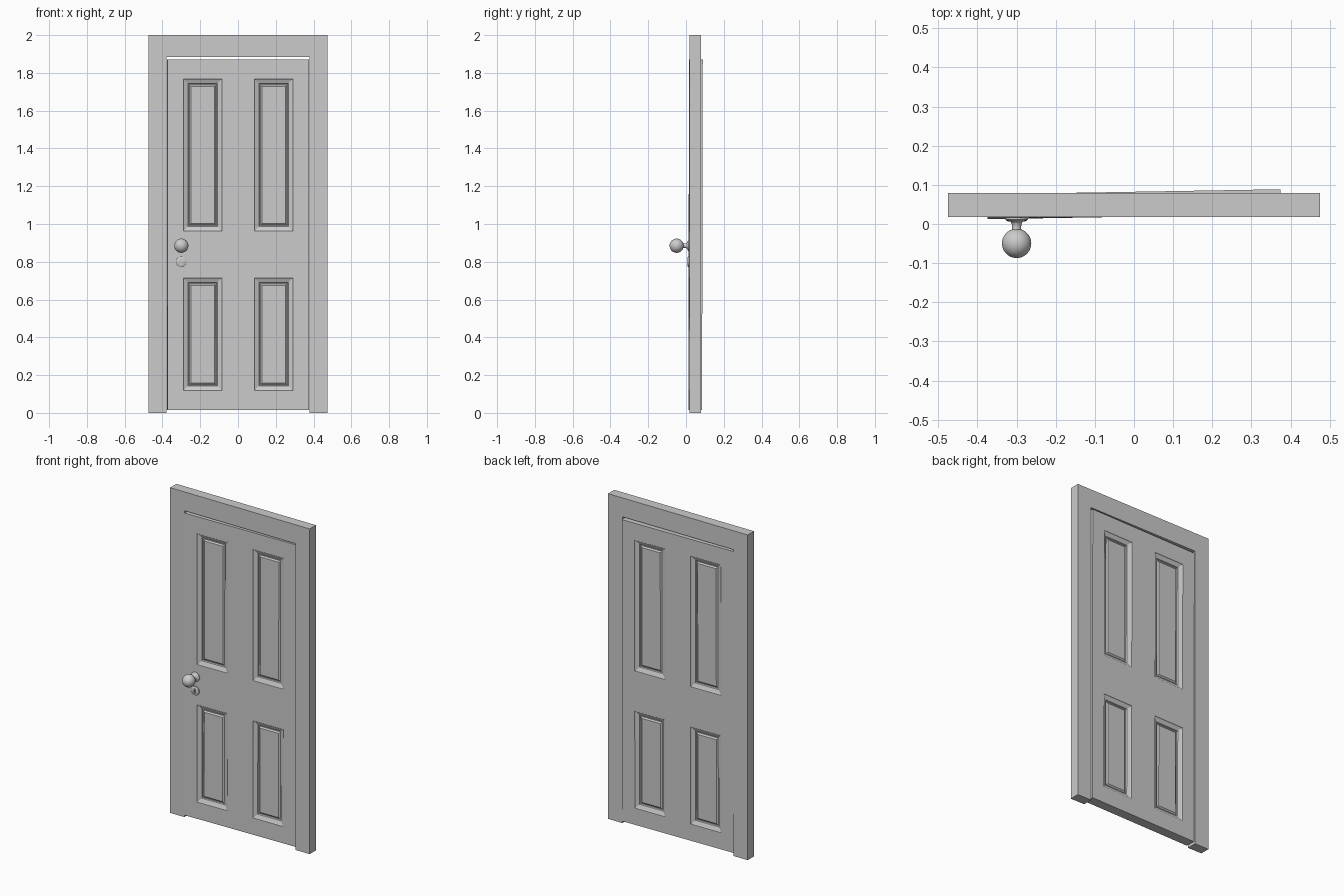
import bpy, bmesh, math
from mathutils import Matrix, Vector

if "Cube" in bpy.data.objects:
    bpy.data.objects.remove(bpy.data.objects["Cube"])


def make_object(name, bm, smooth=False):
    bmesh.ops.remove_doubles(bm, verts=bm.verts, dist=1e-5)
    bmesh.ops.recalc_face_normals(bm, faces=bm.faces)
    me = bpy.data.meshes.new(name)
    bm.to_mesh(me)
    bm.free()
    ob = bpy.data.objects.new(name, me)
    bpy.context.collection.objects.link(ob)
    if smooth:
        bpy.ops.object.select_all(action='DESELECT')
        ob.select_set(True)
        bpy.context.view_layer.objects.active = ob
        bpy.ops.object.shade_smooth_by_angle(angle=math.radians(40))
    return ob


def extrude_outline(name, pts, y0, y1, smooth=False):
    """Prism from an (x, z) outline, running along y."""
    bm = bmesh.new()
    face = bm.faces.new([bm.verts.new((x, y0, z)) for x, z in pts])
    ext = bmesh.ops.extrude_face_region(bm, geom=[face])
    bmesh.ops.translate(bm, vec=(0, y1 - y0, 0),
                        verts=[v for v in ext['geom'] if isinstance(v, bmesh.types.BMVert)])
    return make_object(name, bm, smooth)


def lathe(name, profile, x, z, segs=40):
    """Revolve an (r, y) profile around a y-parallel axis at x, z."""
    bm = bmesh.new()
    vs = [bm.verts.new((x + r, y, z)) for r, y in profile]
    es = [bm.edges.new(p) for p in zip(vs, vs[1:])]
    bmesh.ops.spin(bm, geom=vs + es, cent=(x, 0, z), axis=(0, 1, 0),
                   angle=2 * math.pi, steps=segs)
    return make_object(name, bm, True)


# Door frame: inverted U
extrude_outline("door_frame", [(-0.475, 0), (-0.378, 0), (-0.378, 1.884), (0.378, 1.884),
                               (0.378, 0), (0.475, 0), (0.475, 2), (-0.475, 2)], 0.018, 0.079)

# Door leaf: four moulded panels on each side
XS = [-0.375, -0.29, -0.086, 0.086, 0.29, 0.375]
ZS = [0.015, 0.118, 0.715, 0.963, 1.767, 1.871]
HALF = 0.03
MOULDING = [(0, 0), (0.003, 0.004), (0.024, 0.013), (0.027, 0.02), (0.032, 0.02), (0.040, 0.013)]


def ring(bm, box, inset, y):
    x0, x1, z0, z1 = box
    i = inset
    return [bm.verts.new(c) for c in ((x0 + i, y, z0 + i), (x1 - i, y, z0 + i),
                                      (x1 - i, y, z1 - i), (x0 + i, y, z1 - i))]


bm = bmesh.new()
for s in (-1, 1):
    for i in range(5):
        for j in range(5):
            box = (XS[i], XS[i + 1], ZS[j], ZS[j + 1])
            last = ring(bm, box, 0, s * HALF)
            if i % 2 and j % 2:
                for inset, depth in MOULDING[1:]:
                    nxt = ring(bm, box, inset, s * (HALF - depth))
                    for k in range(4):
                        m = (k + 1) % 4
                        bm.faces.new((last[k], last[m], nxt[m], nxt[k]))
                    last = nxt
            bm.faces.new(last)
bmesh.ops.remove_doubles(bm, verts=bm.verts, dist=1e-5)
# Close the edges of the leaf between front and back
bmesh.ops.bridge_loops(bm, edges=[e for e in bm.edges if e.is_boundary])
# The leaf hangs very slightly ajar and tilted in its frame
pivot = Vector((0, 0, 0.943))
turn = Matrix.Rotation(0.017, 4, 'Z') @ Matrix.Rotation(-0.002, 4, 'X')
bm.transform(Matrix.Translation((0, 0.0505, 0.943)) @ turn @ Matrix.Translation(-pivot))
make_object("door_leaf", bm)

# Knob: rosette, flared neck and ball in one turned profile
KX, KZ, R, CY = -0.30, 0.885, 0.0375, -0.0495
profile = [(0, 0.02), (0.029, 0.02), (0.029, 0.012), (0.026, 0.009),
           (0.016, 0.006), (0.0125, 0.001), (0.0115, -0.008)]
start = math.asin(0.012 / R)
for k in range(17):
    a = start + (math.pi - start) * k / 16
    profile.append((R * math.sin(a) if k < 16 else 0, CY + R * math.cos(a)))
lathe("door_knob", profile, KX, KZ)

# Keyhole plate below the knob
PZ = 0.80
plate = lathe("keyhole_plate", [(0, 0.02), (0.027, 0.02), (0.027, 0.01), (0.023, 0.007),
                                (0, 0.007)], KX, PZ)
hole = [(KX - 0.005, PZ - 0.014), (KX + 0.005, PZ - 0.014)]
for k in range(13):
    a = math.radians(-60 + 300 * k / 12)
    hole.append((KX + 0.006 * math.cos(a), PZ + 0.006 + 0.006 * math.sin(a)))
cutter = extrude_outline("keyhole_cutter", hole, -0.01, 0.0145)
cutter.hide_render = True
cutter.hide_set(True)
cut = plate.modifiers.new("keyhole", 'BOOLEAN')
cut.operation = 'DIFFERENCE'
cut.object = cutter
cut.solver = 'EXACT'
